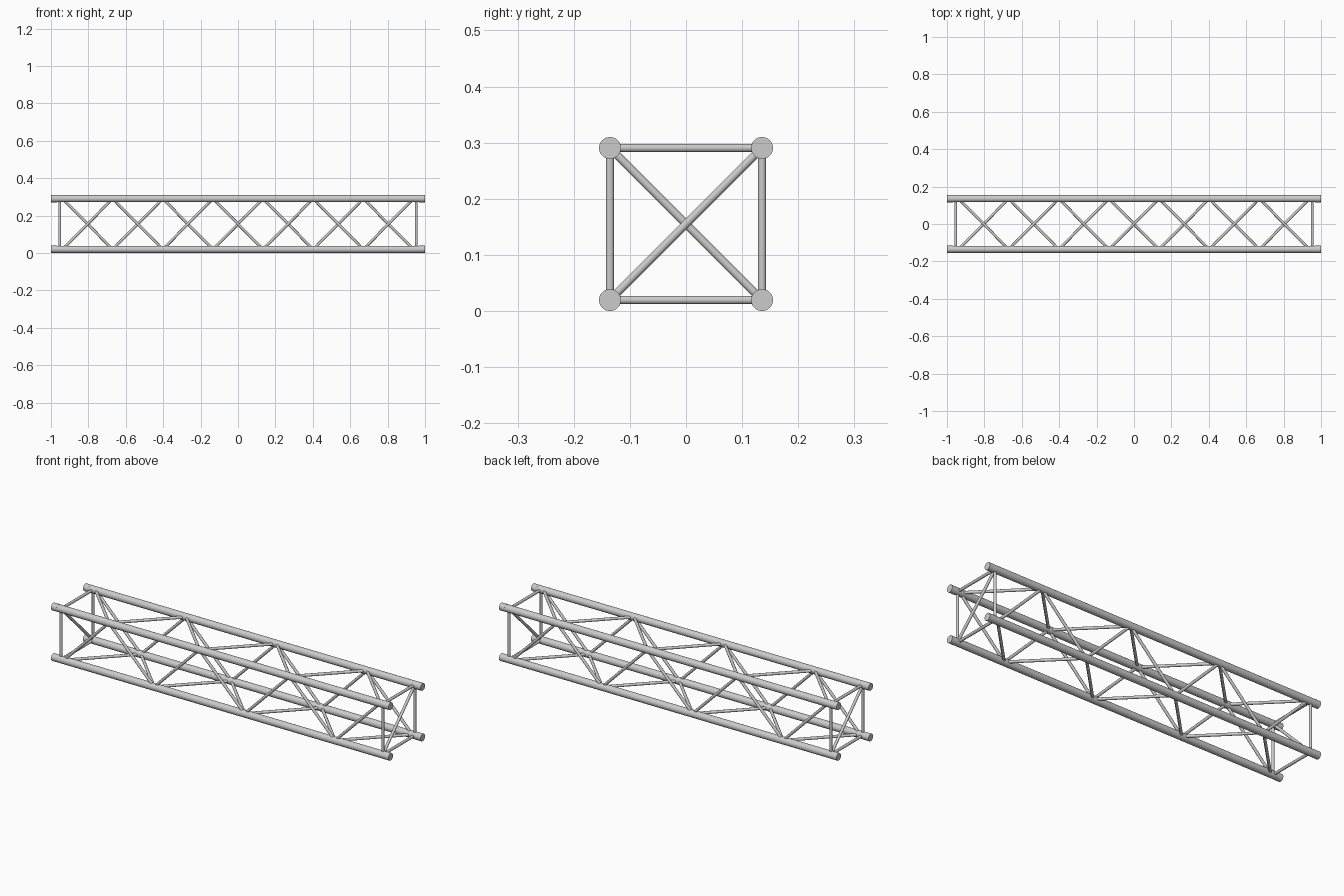
import bpy, bmesh, math
from mathutils import Vector

if "Cube" in bpy.data.objects:
    bpy.data.objects.remove(bpy.data.objects["Cube"])

aluminium = bpy.data.materials.new("brushed_aluminium")
aluminium.diffuse_color = (0.6, 0.6, 0.6, 1)
aluminium.use_nodes = True
aluminium.node_tree.nodes["Principled BSDF"].inputs["Base Color"].default_value = aluminium.diffuse_color

R, r = 0.0195, 0.0075          # chord and brace radii
Y, Z0, Z1 = 0.1355, 0.0195, 0.2905
XF = 0.953                     # end frame position
NODES = [-0.938 + i * 1.876 / 7 for i in range(8)]


def tube(name, a, b, radius, sides=16):
    """Straight capped round bar between two points."""
    a, b = Vector(a), Vector(b)
    d = b - a
    bpy.ops.mesh.primitive_cylinder_add(vertices=sides, radius=radius,
                                        depth=d.length, location=(a + b) / 2)
    ob = bpy.context.object
    ob.name = name
    ob.rotation_euler = d.to_track_quat('Z', 'Y').to_euler()
    ob.data.materials.append(aluminium)
    bpy.ops.object.shade_smooth_by_angle(angle=math.radians(40))
    return ob


corners = {"front_bottom": (-Y, Z0), "back_bottom": (Y, Z0),
           "back_top": (Y, Z1), "front_top": (-Y, Z1)}
ring = list(corners)

# main chords with end ferrules
for name, (y, z) in corners.items():
    tube(name + "_chord", (-0.97, y, z), (0.97, y, z), R - 0.0004, 32)
    for side, s in (("left", -1), ("right", 1)):
        tube(f"{name}_{side}_ferrule", (s * 0.968, y, z), (s, y, z), R, 32)

# square end frames, each with one diagonal (opposite at the two ends)
for side, s in (("left", -1), ("right", 1)):
    for i in range(4):
        a, b = corners[ring[i]], corners[ring[(i + 1) % 4]]
        tube(f"{side}_frame_bar", (s * XF, *a), (s * XF, *b), r)
    a, b = (ring[0], ring[2]) if s > 0 else (ring[1], ring[3])
    tube(f"{side}_frame_diagonal", (s * XF, *corners[a]), (s * XF, *corners[b]), r)

# zigzag lacing on the four sides; even nodes sit on front_bottom and back_top
for i in range(4):
    pair = (ring[i], ring[(i + 1) % 4])
    even, odd = pair if i % 2 == 0 else pair[::-1]
    for k in range(7):
        a, b = (even, odd) if k % 2 == 0 else (odd, even)
        tube(f"{even}_lacing", (NODES[k], *corners[a]),
             (NODES[k + 1], *corners[b]), r)
